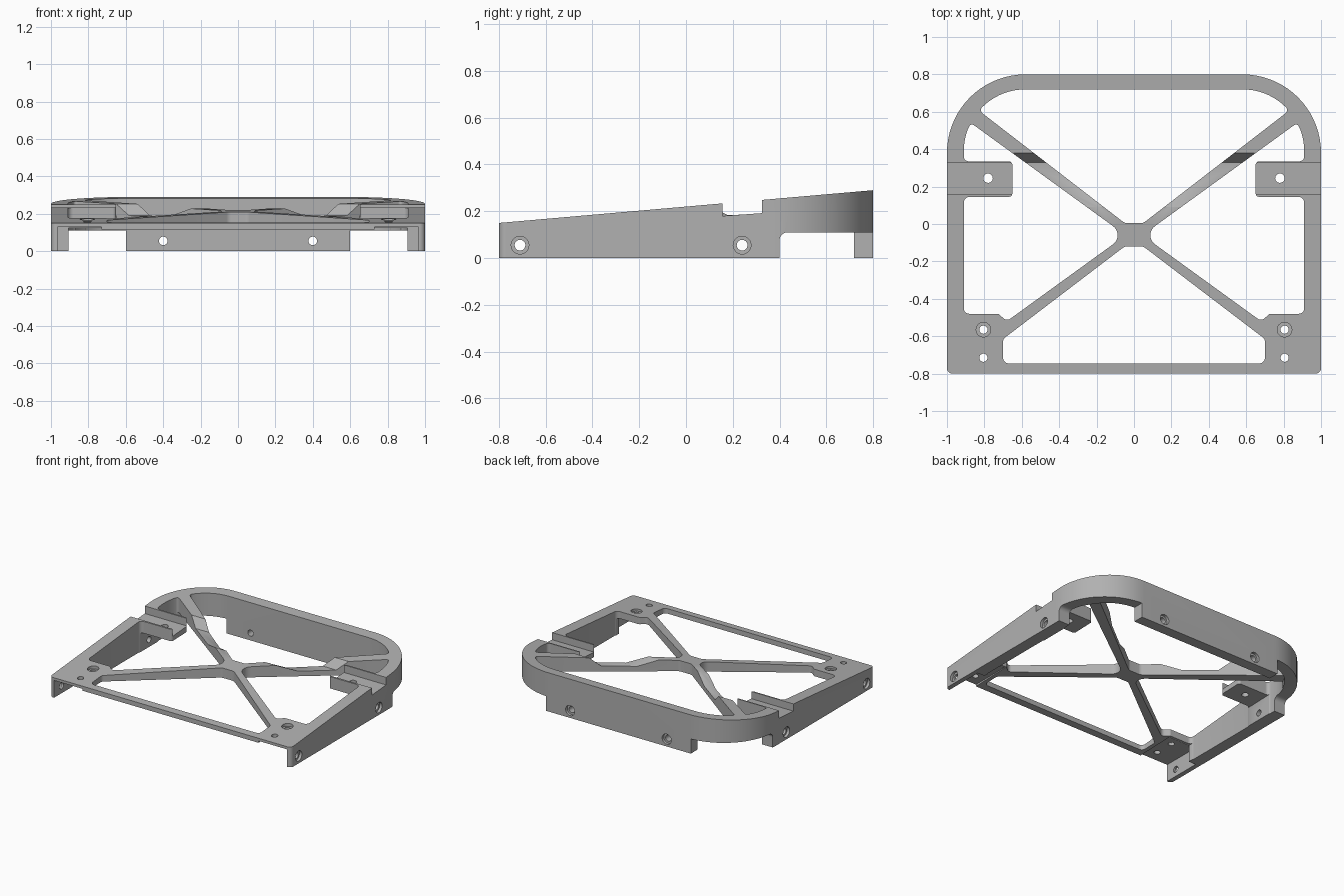
import bpy, bmesh, math
from mathutils import Vector

cube = bpy.data.objects.get("Cube")
if cube:
    bpy.data.objects.remove(cube, do_unlink=True)

grey = bpy.data.materials.new("plain_grey")
grey.use_nodes = True
color = (0.44, 0.44, 0.44, 1)
grey.diffuse_color = color
grey.node_tree.nodes["Principled BSDF"].inputs["Base Color"].default_value = color


def rounded(corners, segs=8):
    """Turn (x, y, radius) corners into a filleted outline."""
    out = []
    n = len(corners)
    for i, (x, y, r) in enumerate(corners):
        p = Vector((x, y))
        a = Vector(corners[i - 1][:2]) - p
        b = Vector(corners[(i + 1) % n][:2]) - p
        if r == 0:
            out.append(p)
            continue
        half = a.angle(b) / 2
        t = min(r / math.tan(half), 0.48 * a.length, 0.48 * b.length)
        r = t * math.tan(half)
        centre = p + (a.normalized() + b.normalized()).normalized() * (r / math.sin(half))
        u = p + a.normalized() * t - centre
        v = p + b.normalized() * t - centre
        turn = u.angle(v)
        for k in range(segs + 1):
            f = k / segs
            out.append(centre + (u * math.sin((1 - f) * turn) + v * math.sin(f * turn)) / math.sin(turn))
    return out


def prism(name, outline, axis, lo, hi):
    """Extrude a 2D outline along x, y or z."""
    place = {"x": lambda a, b, h: (h, a, b),
             "y": lambda a, b, h: (a, h, b),
             "z": lambda a, b, h: (a, b, h)}[axis]
    bm = bmesh.new()
    rings = [[bm.verts.new(place(p[0], p[1], h)) for p in outline] for h in (lo, hi)]
    bm.faces.new(rings[0])
    bm.faces.new(rings[1])
    n = len(outline)
    for i in range(n):
        j = (i + 1) % n
        bm.faces.new((rings[0][i], rings[0][j], rings[1][j], rings[1][i]))
    bmesh.ops.recalc_face_normals(bm, faces=bm.faces)
    mesh = bpy.data.meshes.new(name)
    bm.to_mesh(mesh)
    bm.free()
    obj = bpy.data.objects.new(name, mesh)
    bpy.context.scene.collection.objects.link(obj)
    return obj


def box(x0, x1, y0, y1):
    return [(x0, y0), (x1, y0), (x1, y1), (x0, y1)]


def circle(a, b, r, n=24):
    return [(a + r * math.cos(math.tau * i / n), b + r * math.sin(math.tau * i / n)) for i in range(n)]


def flip(outline):
    return [(-p[0], p[1]) for p in outline]


def arc(start, end, steps, r=0.33):
    """Inner edge of the rounded rear corner."""
    angles = [math.radians(start + (end - start) * i / steps) for i in range(steps + 1)]
    return [(0.58 + r * math.cos(a), 0.39 + r * math.sin(a), 0) for a in angles]


def top(y):
    return 0.22 + 0.0875 * y


# Solid body with large rear corners
body = prism("support_frame", rounded([(-1, -0.8, 0.03), (1, -0.8, 0.03), (1, 0.8, 0.42), (-1, 0.8, 0.42)], 18),
             "z", 0, 0.4)
cutters = []


def cut(outline, axis, lo, hi):
    cutters.append(prism("cutter", outline, axis, lo, hi))


# Sloped top surface
cut([(-1, top(-1)), (1, top(1)), (1, 1), (-1, 1)], "x", -1.5, 1.5)

# Underside hollow, leaving ribs and front bar
under = [(0.905, -0.9)] + [p[:2] for p in arc(0, 90, 12, 0.325)]
under += flip(under)[::-1]
cutters.append(prism("cutter", under, "z", -0.5, 0))
for v in cutters[-1].data.vertices:
    if v.co.z > -0.1:
        v.co.z = 0.14 + 0.03 * v.co.y

# Rear opening
right_edge = [(0.05, 0.005, 0.04), (0.83, 0.607, 0.035)] + arc(50, 90, 8)
left_edge = [(-x, y, r) for x, y, r in reversed(right_edge)]
cut(rounded(right_edge + left_edge), "z", -1, 1)

# Front opening
cut(rounded([(-0.7, -0.745, 0.03), (0.7, -0.745, 0.03), (0.7, -0.615, 0.03),
             (0.05, -0.12, 0.04), (-0.05, -0.12, 0.04), (-0.7, -0.615, 0.03)]), "z", -1, 1)

# Side openings around the pads and corner plates
side = rounded([(0.91, 0.145, 0.03), (0.91, -0.48, 0.03), (0.725, -0.48, 0.02), (0.68, -0.52, 0.03),
                (0.045, -0.06, 0.06), (0.872, 0.54, 0.04)] + arc(20, 0, 4)
               + [(0.91, 0.335, 0.03), (0.65, 0.335, 0.02), (0.65, 0.145, 0.02)])
# The pad separates the side opening into two parts
split = [(0.91, 0.335, 0.03), (0.65, 0.335, 0.02), (0.65, 0.145, 0.02), (0.91, 0.145, 0.03)]
side = rounded([(0.91, -0.48, 0.03), (0.725, -0.48, 0.02), (0.68, -0.52, 0.03), (0.045, -0.06, 0.06),
                (0.872, 0.54, 0.04)] + arc(20, 0, 4) + split)

# Rear undercut profile, pocket and notch shapes
undercut = rounded([(0.4, -0.2, 0), (0.9, -0.2, 0), (0.9, 0.11, 0), (0.4, 0.11, 0.035)])
notch = [(0.157, 0.18), (0.325, 0.192), (0.325, 0.5), (0.157, 0.5)]

for s in (1, -1):
    def mirrored(outline):
        return outline if s == 1 else flip(outline)

    def span(lo, hi):
        return sorted((s * lo, s * hi))

    cut(mirrored(side), "z", -1, 1)
    cut(undercut, "x", *span(0.6, 1.2))
    cut(notch, "x", *span(0.648, 1.2))
    # Pocket below each front corner plate
    cut(mirrored(box(0.73, 0.965, -0.9, -0.5)), "z", -0.3, 0.13)
    # Screw holes in corner plates and pads
    cut(circle(s * 0.805, -0.565, 0.022), "z", -1, 1)
    cut(circle(s * 0.805, -0.565, 0.039), "z", 0.152, 1)
    cut(circle(s * 0.805, -0.715, 0.022), "z", -1, 1)
    cut(circle(s * 0.78, 0.245, 0.025), "z", -1, 1)
    # Counterbored holes in side walls
    for y in (-0.71, 0.24):
        cut(circle(y, 0.055, 0.023), "x", *span(0.8, 1.2))
        cut(circle(y, 0.055, 0.038), "x", *span(0.98, 1.2))
    # Counterbored holes in rear wall
    cut(circle(s * 0.4, 0.055, 0.023), "y", 0.6, 1)
    cut(circle(s * 0.4, 0.055, 0.038), "y", 0.78, 1)

# Dip across the rear ribs
cut([(0.09, top(0.09)), (0.18, 0.183), (0.33, 0.19), (0.38, top(0.38)), (0.38, 0.6), (0.09, 0.6)],
    "x", -0.645, 0.645)

# Carve the body, then discard the cutters
for c in cutters:
    c.hide_render = True
    mod = body.modifiers.new("carve", "BOOLEAN")
    mod.operation = "DIFFERENCE"
    mod.solver = "EXACT"
    mod.object = c
bpy.context.view_layer.update()
carved = bpy.data.meshes.new_from_object(body.evaluated_get(bpy.context.evaluated_depsgraph_get()))
body.modifiers.clear()
body.data = carved
for c in cutters:
    bpy.data.objects.remove(c, do_unlink=True)

carved.materials.clear()
carved.materials.append(grey)
for f in carved.polygons:
    f.material_index = 0
bpy.ops.object.select_all(action="DESELECT")
body.select_set(True)
bpy.context.view_layer.objects.active = body
bpy.ops.object.shade_smooth_by_angle(angle=math.radians(30))
